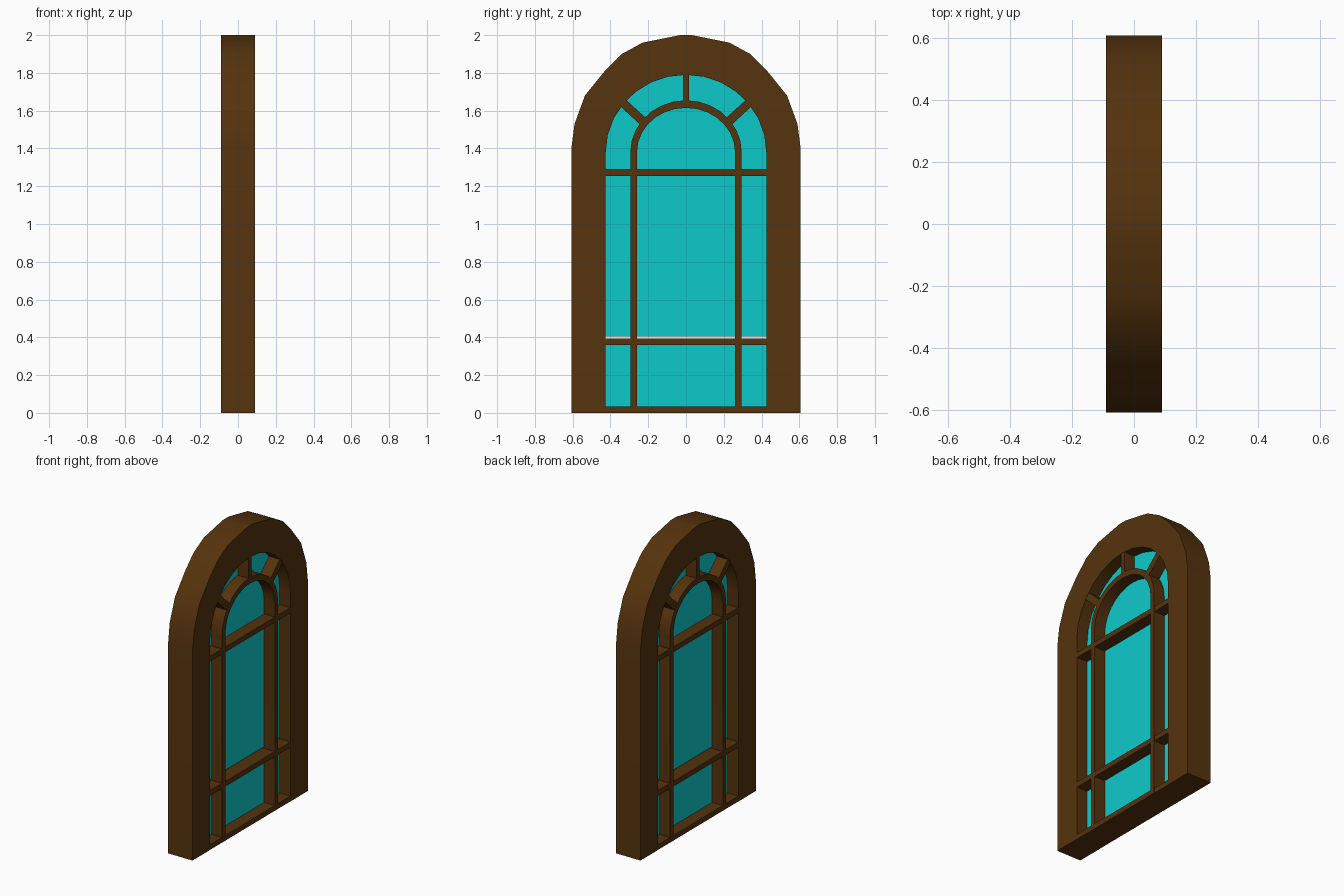
import bpy, bmesh
from math import sin, cos, pi, radians
from mathutils import Vector

cube = bpy.data.objects.get("Cube")
if cube:
    bpy.data.objects.remove(cube, do_unlink=True)


def material(name, rgb):
    m = bpy.data.materials.new(name)
    m.use_nodes = True
    m.diffuse_color = (*rgb, 1)
    m.node_tree.nodes["Principled BSDF"].inputs["Base Color"].default_value = (*rgb, 1)
    return m


wood = material("brown wood", (0.091, 0.033, 0.004))
glass = material("turquoise glass", (0.004, 0.59, 0.60))


def prism(name, outline, half, mat):
    """Extrude a (y, z) outline along x, from -half to half."""
    bm = bmesh.new()
    face = bm.faces.new([bm.verts.new((-half, y, z)) for y, z in outline])
    ext = bmesh.ops.extrude_face_region(bm, geom=[face])
    moved = [v for v in ext["geom"] if isinstance(v, bmesh.types.BMVert)]
    bmesh.ops.translate(bm, verts=moved, vec=(2 * half, 0, 0))
    bmesh.ops.recalc_face_normals(bm, faces=bm.faces)
    mesh = bpy.data.meshes.new(name)
    bm.to_mesh(mesh)
    bm.free()
    mesh.materials.append(mat)
    ob = bpy.data.objects.new(name, mesh)
    bpy.context.collection.objects.link(ob)
    bpy.ops.object.select_all(action="DESELECT")
    ob.select_set(True)
    bpy.context.view_layer.objects.active = ob
    bpy.ops.object.shade_smooth_by_angle(angle=radians(30))
    return ob


def arch(ry, rz, spring, steps=14, base=0.0):
    """Open path: up the +y side, over a rounded head, down the -y side."""
    head = [(ry * cos(pi * i / steps), spring + rz * sin(pi * i / steps))
            for i in range(steps + 1)]
    return [(ry, base)] + head + [(-ry, base)]


def box(y0, y1, z0, z1):
    return [(y0, z0), (y1, z0), (y1, z1), (y0, z1)]


def spoke(name, start, end, width, half):
    a, b = Vector(start), Vector(end)
    d = (b - a).normalized() * width / 2
    n = Vector((-d.y, d.x))
    prism(name, [a + n, a - n, b - n, b + n], half, wood)


# Outer frame with its faceted head
side = [(0.607, 0), (0.607, 1.40), (0.59, 1.53), (0.535, 1.68),
        (0.43, 1.81), (0.34, 1.90), (0.23, 1.96), (0.03, 2.0)]
outer = side + [(-y, z) for y, z in reversed(side)]
prism("outer_frame", outer + arch(0.425, 0.41, 1.38)[::-1], 0.09, wood)

# Inner arched bar with legs to the sill
prism("inner_arch", arch(0.295, 0.275, 1.38) + arch(0.26, 0.235, 1.38)[::-1], 0.0895, wood)

# Sill and cross bars
for name, z0, z1 in (("sill", 0, 0.035), ("lower_bar", 0.36, 0.395), ("upper_bar", 1.255, 1.29)):
    prism(name, box(-0.43, 0.43, z0, z1), 0.089, wood)

# Spokes between the inner arch and the frame
spoke("top_spoke", (0, 1.64), (0, 1.81), 0.033, 0.0885)
for name, s in (("left_spoke", 1), ("right_spoke", -1)):
    spoke(name, (s * 0.22, 1.537), (s * 0.34, 1.647), 0.046, 0.0885)

# Glass, with a narrow slit above the lower bar
prism("lower_glass", box(-0.425, 0.425, 0.02, 0.38), 0.01, glass)
prism("upper_glass", arch(0.425, 0.41, 1.38, base=0.405), 0.01, glass)
